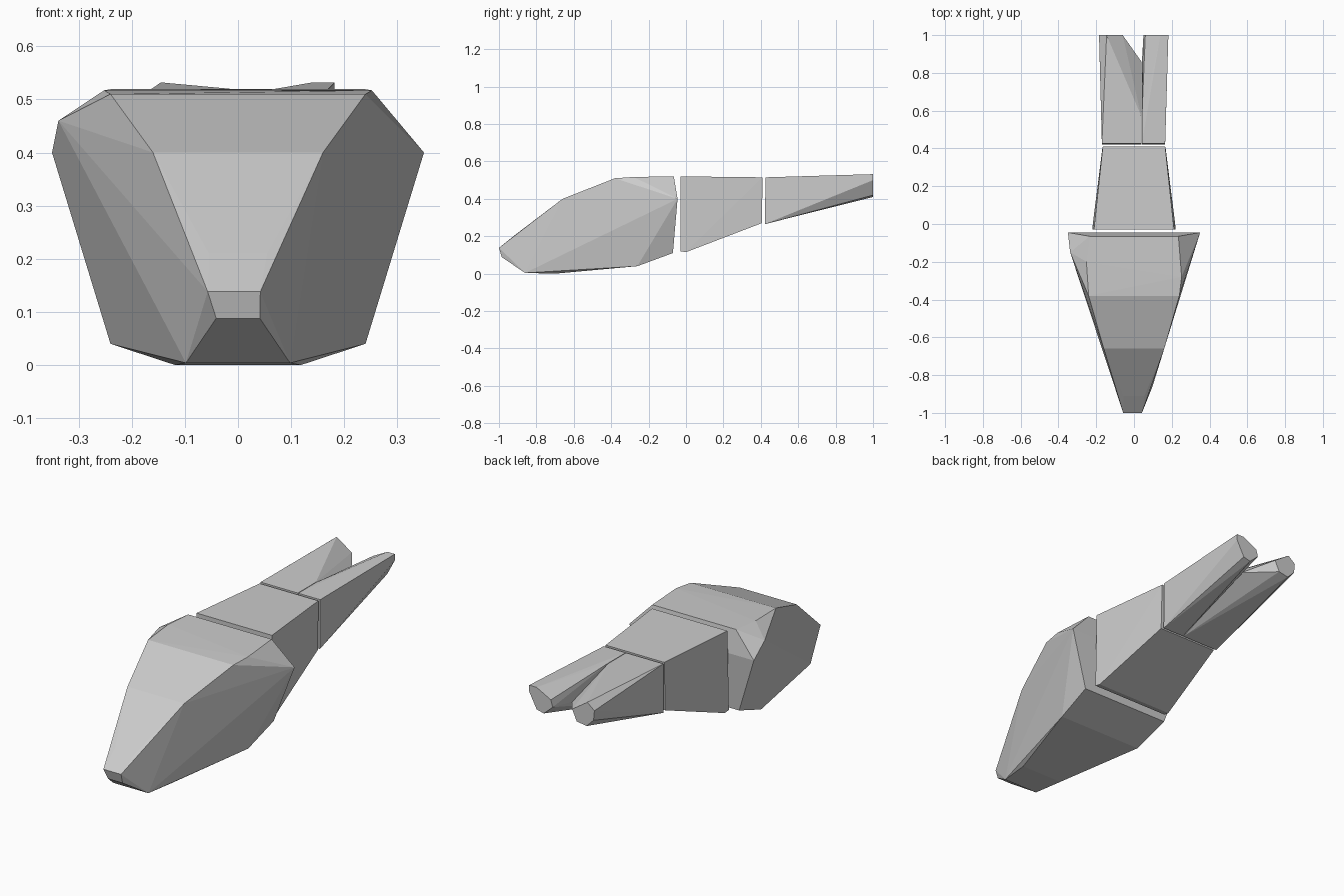
import bpy, bmesh

if "Cube" in bpy.data.objects:
    bpy.data.objects.remove(bpy.data.objects["Cube"])


def hull(name, pts):
    """Flat-faced solid wrapped around a few profile points."""
    bm = bmesh.new()
    for p in pts:
        bm.verts.new(p)
    res = bmesh.ops.convex_hull(bm, input=bm.verts[:])
    loose = [v for v in bm.verts if not v.link_faces]
    bmesh.ops.delete(bm, geom=loose, context='VERTS')
    bmesh.ops.dissolve_limit(bm, angle_limit=0.02, verts=bm.verts[:], edges=bm.edges[:])
    bmesh.ops.recalc_face_normals(bm, faces=bm.faces[:])
    me = bpy.data.meshes.new(name)
    bm.to_mesh(me)
    bm.free()
    ob = bpy.data.objects.new(name, me)
    bpy.context.collection.objects.link(ob)
    return ob


def mirrored(pts):
    return [(s * x, y, z) for x, y, z in pts for s in (-1, 1)]


# Tapered front body: half outline, then the uneven left and right shoulders
front = mirrored([
    (0.041, -0.985, 0.088), (0.042, -1.0, 0.138), (0.055, -0.91, 0.21),
    (0.16, -0.66, 0.40), (0.24, -0.38, 0.51), (0.235, -0.065, 0.52),
    (0.35, -0.045, 0.40), (0.24, -0.26, 0.04), (0.25, -0.07, 0.11),
    (0.098, -0.86, 0.004), (0.118, -0.70, 0.0)])
front += [(-0.057, -1.0, 0.138), (0.252, -0.28, 0.517),
          (-0.252, -0.20, 0.517), (-0.338, -0.15, 0.46)]
hull("front_body", front)

# Middle wedge block
hull("middle_block", mirrored([
    (0.212, -0.03, 0.52), (0.22, -0.03, 0.12), (0.218, 0.0, 0.115),
    (0.165, 0.41, 0.515), (0.167, 0.405, 0.27)]))

# Forked tail: each prong runs from a square root to a faceted tip
tips = {
    "left_tail_prong": [(-0.145, 0.532), (-0.185, 0.50), (-0.18, 0.45),
                        (-0.14, 0.41), (-0.085, 0.42), (-0.06, 0.475)],
    "right_tail_prong": [(0.14, 0.532), (0.182, 0.532), (0.182, 0.50),
                         (0.14, 0.42), (0.10, 0.41), (0.05, 0.455), (0.06, 0.49)],
}
for name, tip in tips.items():
    outer, inner = (-0.17, 0.039) if "left" in name else (0.165, 0.042)
    root = [(x, y, z) for x in (outer, inner) for y, z in ((0.422, 0.265), (0.425, 0.515))]
    root += [(inner, 0.57, 0.515), (inner, 0.86, 0.43)]
    hull(name, root + [(x, 1.0, z) for x, z in tip])
